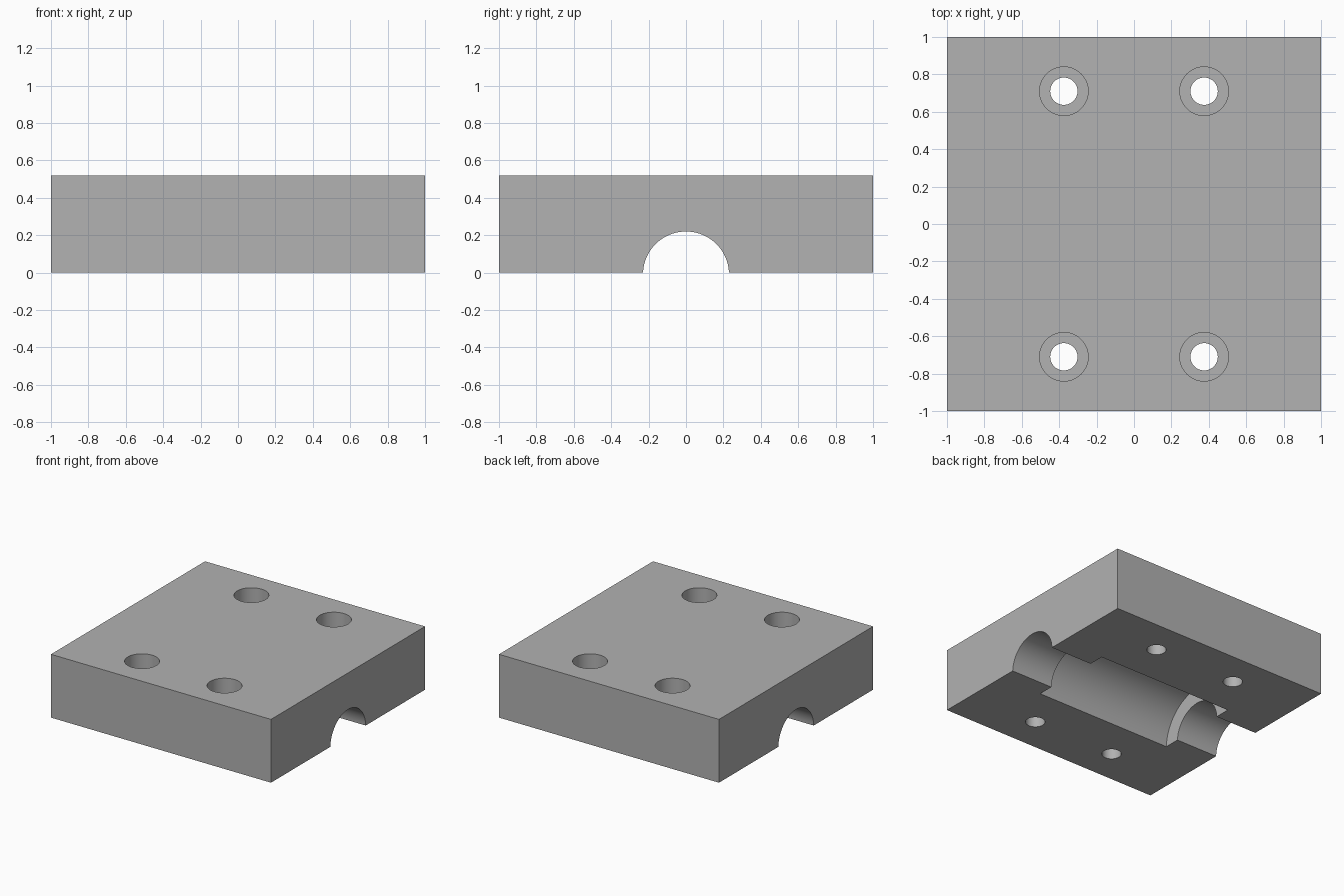
import bpy
import math

default = bpy.data.objects.get("Cube")
if default:
    bpy.data.objects.remove(default, do_unlink=True)

HEIGHT = 0.52
AXIS_Z = -0.01

# Single plain grey
grey = bpy.data.materials.new("plain grey")
grey.use_nodes = True
colour = (0.445, 0.445, 0.445, 1)
grey.diffuse_color = colour
grey.node_tree.nodes["Principled BSDF"].inputs["Base Color"].default_value = colour

# Solid block
bpy.ops.mesh.primitive_cube_add(size=1, location=(0, 0, HEIGHT / 2))
block = bpy.context.object
block.name = "bearing_block"
block.scale = (2, 2, HEIGHT)
bpy.ops.object.transform_apply(location=True, rotation=False, scale=True)
block.data.materials.append(grey)


def cut_cylinder(radius, length, location, along_x=False):
    """Subtract a cylinder from the block, then discard the cutter."""
    rotation = (0, math.pi / 2, 0) if along_x else (0, 0, 0)
    bpy.ops.mesh.primitive_cylinder_add(vertices=96 if along_x else 64, radius=radius,
                                        depth=length, location=location, rotation=rotation)
    cutter = bpy.context.object
    cutter.name = "cutter"
    cutter.hide_render = True
    cutter.data.materials.append(grey)
    mod = block.modifiers.new("cut", 'BOOLEAN')
    mod.operation = 'DIFFERENCE'
    mod.solver = 'EXACT'
    mod.object = cutter
    bpy.ops.object.select_all(action='DESELECT')
    block.select_set(True)
    bpy.context.view_layer.objects.active = block
    bpy.ops.object.modifier_apply(modifier=mod.name)
    bpy.data.objects.remove(cutter, do_unlink=True)


# Shaft channel right through, and the wider bearing seat in its middle
cut_cylinder(0.23, 2.4, (0, 0, AXIS_Z), along_x=True)
cut_cylinder(0.36, 1.24, (0, 0, AXIS_Z), along_x=True)

# Four bolt holes, each with a counterbore from the top
BORE_DEPTH = 0.2
for x in (-0.375, 0.375):
    for y in (-0.71, 0.71):
        cut_cylinder(0.073, 1.4, (x, y, HEIGHT / 2))
        cut_cylinder(0.13, BORE_DEPTH * 2, (x, y, HEIGHT))

# Smooth the bores, keep the machined edges crisp
bpy.ops.object.shade_smooth_by_angle(angle=math.radians(30))
